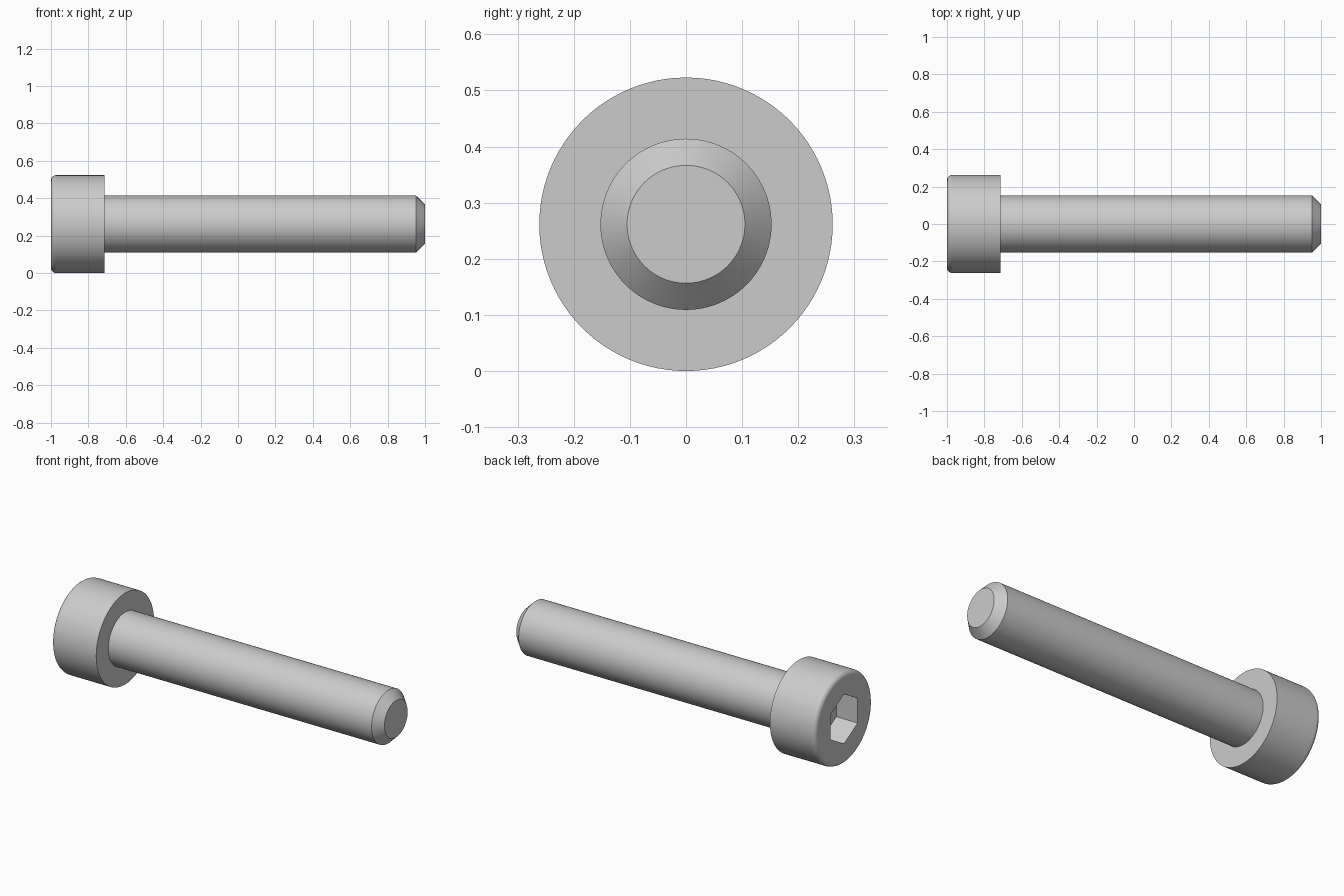
import bpy
import bmesh
from math import pi, sin, cos, radians

cube = bpy.data.objects.get("Cube")
if cube:
    bpy.data.objects.remove(cube, do_unlink=True)

SEGMENTS = 96
HEAD_R, SHAFT_R, TIP_R = 0.2615, 0.1525, 0.105
HEAD_X, CHAMFER_X = -0.714, 0.952     # underside of head, start of tip chamfer
FILLET = 0.028
HEX_APOTHEM, SOCKET_DEPTH = 0.123, 0.135

steel = bpy.data.materials.new("steel grey")
steel.use_nodes = True
colour = (0.6, 0.6, 0.6, 1)
steel.diffuse_color = colour
steel.node_tree.nodes["Principled BSDF"].inputs["Base Color"].default_value = colour


def round_ring(x, radius):
    """Circle around the x axis."""
    return [(x, radius * sin(a), radius * cos(a))
            for a in (2 * pi * i / SEGMENTS for i in range(SEGMENTS))]


def hex_ring(x, apothem):
    """Hexagon around the x axis with corners at top and bottom."""
    ring = []
    for i in range(SEGMENTS):
        a = 2 * pi * i / SEGMENTS
        r = apothem / cos(a % (pi / 3) - pi / 6)
        ring.append((x, r * sin(a), r * cos(a)))
    return ring


def loft(name, rings, cap_start=False, cap_end=False):
    """Skin a row of rings into one smooth-shaded part."""
    bm = bmesh.new()
    loops = [[bm.verts.new(p) for p in ring] for ring in rings]
    for a, b in zip(loops, loops[1:]):
        for i in range(SEGMENTS):
            j = (i + 1) % SEGMENTS
            bm.faces.new((a[i], a[j], b[j], b[i]))
    if cap_start:
        bm.faces.new(list(reversed(loops[0])))
    if cap_end:
        bm.faces.new(loops[-1])
    mesh = bpy.data.meshes.new(name)
    bm.normal_update()
    # Orientation: the last ring's band or cap must face away from the part
    bm.to_mesh(mesh)
    bm.free()
    mesh.materials.append(steel)
    obj = bpy.data.objects.new(name, mesh)
    obj.location.z = HEAD_R
    bpy.context.collection.objects.link(obj)
    bpy.ops.object.select_all(action="DESELECT")
    obj.select_set(True)
    bpy.context.view_layer.objects.active = obj
    bpy.ops.object.shade_smooth_by_angle(angle=radians(28))
    weighted = obj.modifiers.new("even normals", "WEIGHTED_NORMAL")
    weighted.keep_sharp = True
    return obj


# Head: socket floor, socket wall, end face, rounded rim, side, underside
rim = [round_ring(-1 + FILLET * (1 - cos(t)), HEAD_R - FILLET * (1 - sin(t)))
       for t in (pi / 2 * k / 6 for k in range(7))]
head_rings = [hex_ring(-1 + SOCKET_DEPTH, HEX_APOTHEM), hex_ring(-1, HEX_APOTHEM)]
head_rings += rim
head_rings += [round_ring(HEAD_X, HEAD_R), round_ring(HEAD_X, SHAFT_R)]
head = loft("head", head_rings, cap_start=True)

# Shaft: plain cylinder with a chamfered tip
shaft = loft("shaft", [round_ring(HEAD_X, SHAFT_R), round_ring(CHAMFER_X, SHAFT_R),
                       round_ring(1, TIP_R)], cap_end=True)

# Turn the faces outwards: the shaft side must point away from its axis
for part in (head, shaft):
    side = max(part.data.polygons, key=lambda p: abs(p.normal.z) * p.center.z)
    if side.normal.z < 0:
        part.data.flip_normals()
